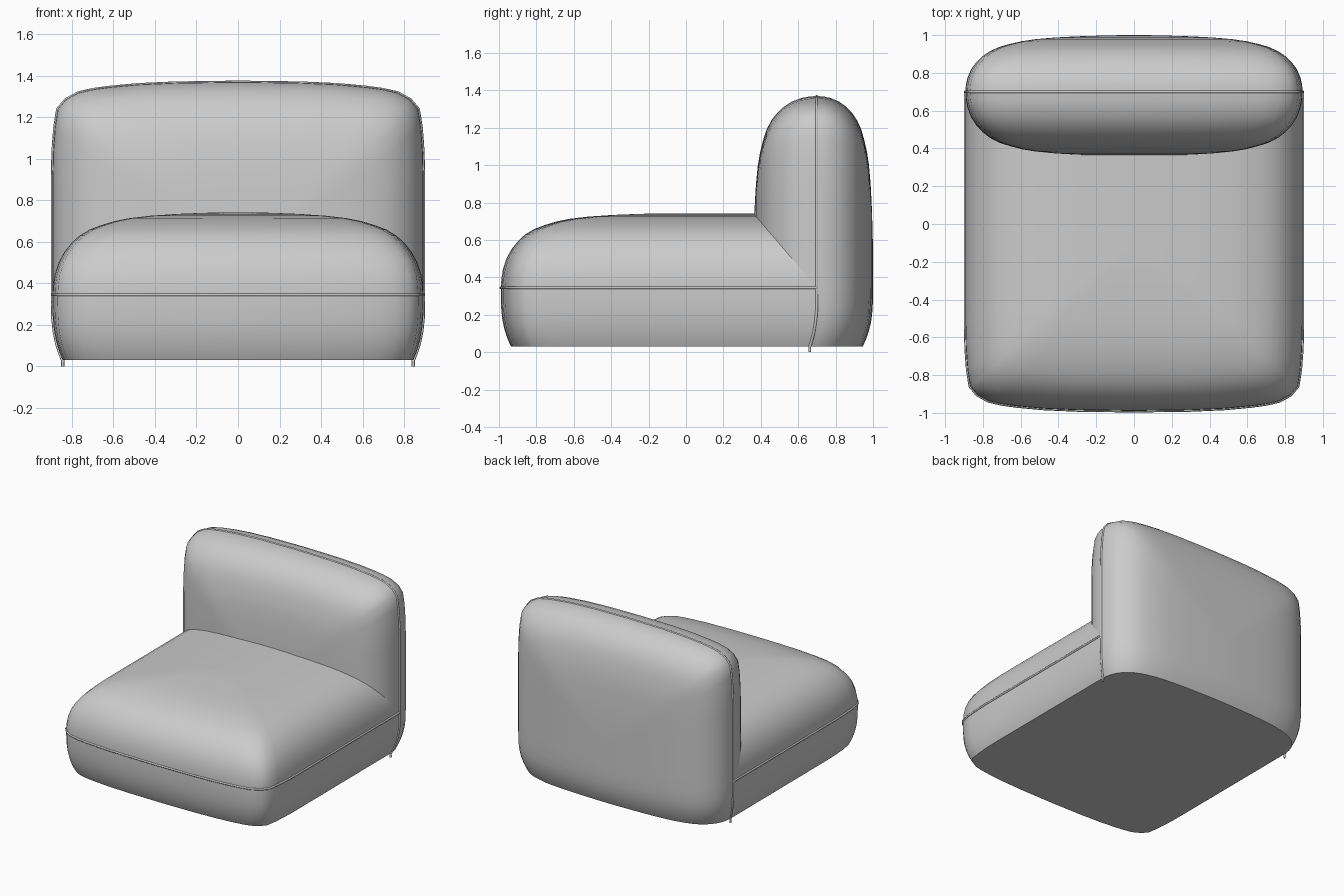
import bpy, bmesh

if "Cube" in bpy.data.objects:
    bpy.data.objects.remove(bpy.data.objects["Cube"])

A = 0.893          # half width
SPLIT_Y = 0.70     # seam plane between the front and rear halves of the back
SEAM_Z = 0.345     # seam height around the seat

# Softly bowed edge with rounded corner: (x, drop behind the tip)
EDGE = [(0, 0), (.3, .004), (.48, .012), (.62, .025), (.70, .036), (.77, .052),
        (.83, .085), (.868, .13), (.882, .22), (.89, .33), (A, .45)]
# Pillow crown: (height above seam, inset of outline)
CROWN = [(0, 0), (.05, .003), (.10, .011), (.16, .03), (.21, .057), (.255, .092),
         (.29, .13), (.32, .178), (.342, .235), (.362, .30), (.376, .37),
         (.388, .47), (.397, .60), (.402, .72), (.405, .82)]
STRAIGHT = [.1, .2, .35, .5, .65, .75, .82, .88, .93, .97, 1]


def tuck(p):
    """Pull the lowest part inwards like upholstery folded under."""
    x, y, z = p
    t = min(1, max(0, (.3 - z) / .27)) ** 2.5
    k = 1 - .055 * t
    return (x * k, y * k, z)


def outline(tip, root, d):
    """U-shaped section: bowed end at tip, straight sides back to root."""
    k = (A - d) / A
    half = [(x * k, tip - d - q * k) for x, q in EDGE]
    x0, v0 = half[-1]
    half += [(x0, v0 + (root - v0) * s) for s in STRAIGHT]
    return [(-x, v) for x, v in reversed(half[1:])] + half


def smooth(ob, angle=0.8):
    bpy.ops.object.select_all(action='DESELECT')
    ob.select_set(True)
    bpy.context.view_layer.objects.active = ob
    bpy.ops.object.shade_smooth_by_angle(angle=angle)


def pad(name, tip, root, levels, place, cap_start=False, cap_end=False):
    """Loft nested U sections into a cushion half."""
    bm = bmesh.new()
    rows = [[bm.verts.new(tuck(place(x, v, h))) for x, v in outline(tip, root, d)]
            for h, d in levels]
    n = len(rows[0])
    for a, b in zip(rows, rows[1:]):
        for i in range(n - 1):
            bm.faces.new((a[i], a[i + 1], b[i + 1], b[i]))
    for r in ([rows[0]] if cap_start else []) + [rows[-1]]:
        for i in range(n // 2 - 1):
            bm.faces.new((r[i], r[i + 1], r[n - 2 - i], r[n - 1 - i]))
        m = n // 2
        bm.faces.new((r[m - 1], r[m], r[m + 1]))
    if cap_end:
        bm.faces.new([r[0] for r in rows] + [r[-1] for r in reversed(rows)])
    bmesh.ops.recalc_face_normals(bm, faces=bm.faces)
    me = bpy.data.meshes.new(name)
    bm.to_mesh(me)
    bm.free()
    ob = bpy.data.objects.new(name, me)
    bpy.context.collection.objects.link(ob)
    smooth(ob)


def piping(name, pts, radius=.008):
    """Thin cord following a seam."""
    cu = bpy.data.curves.new(name, 'CURVE')
    cu.dimensions = '3D'
    cu.bevel_depth = radius
    cu.bevel_resolution = 1
    cu.use_fill_caps = True
    sp = cu.splines.new('POLY')
    sp.points.add(len(pts) - 1)
    for q, p in zip(sp.points, pts):
        q.co = (*p, 1)
    bpy.context.collection.objects.link(bpy.data.objects.new(name, cu))


# Seat: skirt below the seam, crown above it
skirt = [(z - SEAM_Z, 0) for z in (.03, .045, .065, .09, .13, .18, .24, .30)]
pad("seat", .99, -SPLIT_Y, skirt + [(h * .98, d) for h, d in CROWN],
    lambda x, v, h: (x, -v, SEAM_Z + h), cap_start=True)

# Back cushion facing the seat
pad("backrest_front", 1.37, .36, [(h * .84, d) for h, d in CROWN],
    lambda x, v, h: (x, SPLIT_Y - h, v))

# Rear shell of the back, down to the floor line
pad("backrest_rear", 1.37, .03, [(h * .74, d) for h, d in CROWN],
    lambda x, v, h: (x, SPLIT_Y + h, v), cap_end=True)

# Seam cords
piping("seat_piping", [(x, -v, SEAM_Z) for x, v in outline(.99, -SPLIT_Y, 0)])
piping("backrest_piping", [tuck((x, SPLIT_Y, v)) for x, v in outline(1.368, 0, 0)])
